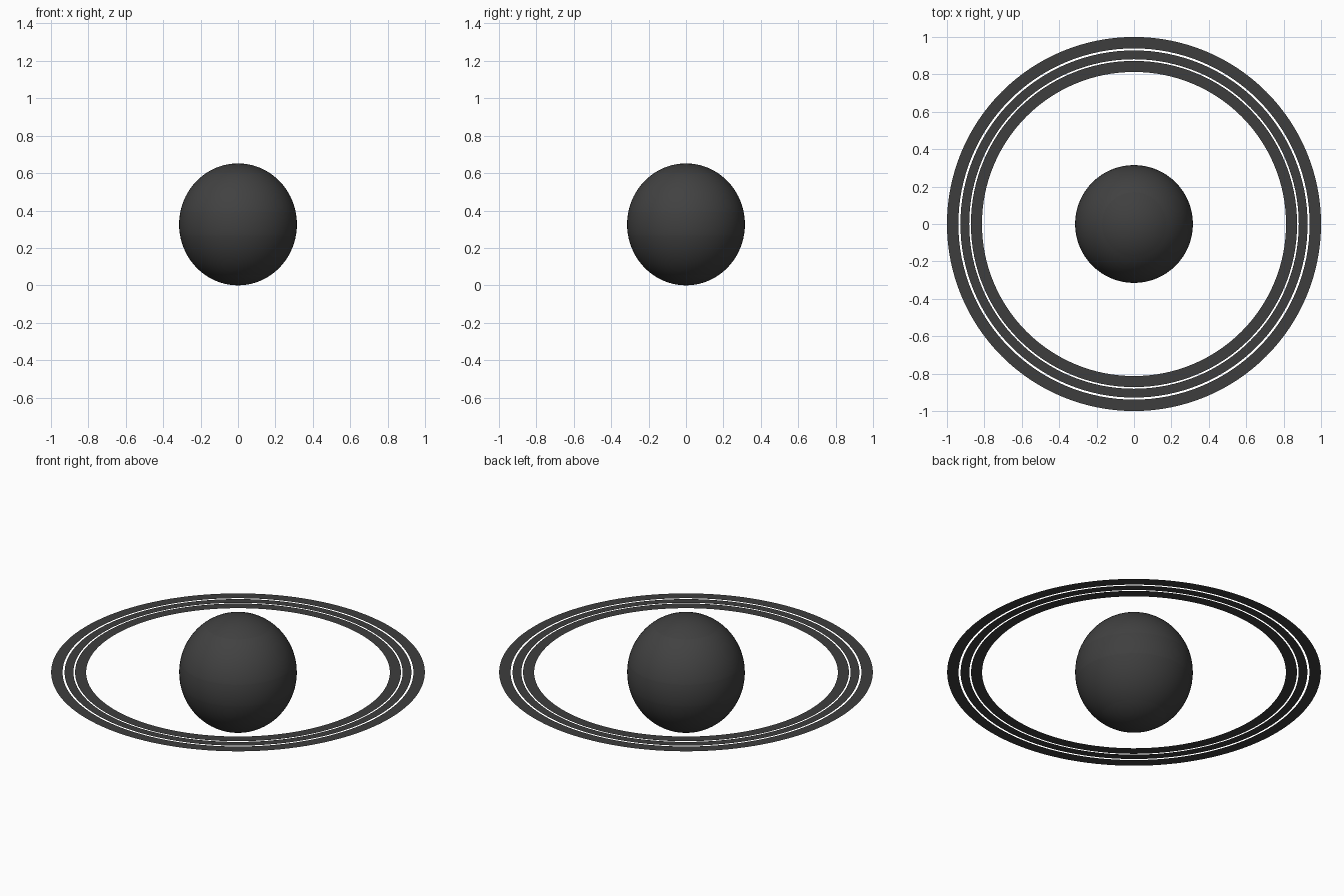
import bpy, bmesh, math
from mathutils import Matrix, Vector

if "Cube" in bpy.data.objects:
    bpy.data.objects.remove(bpy.data.objects["Cube"])

R_XY, R_Z = 0.315, 0.326      # slightly tall globe
CZ = R_Z                      # globe rests on z = 0


def material(name, v):
    m = bpy.data.materials.new(name)
    m.diffuse_color = (v, v, v, 1)
    m.use_nodes = True
    m.node_tree.nodes["Principled BSDF"].inputs["Base Color"].default_value = m.diffuse_color
    return m


def finish(bm, name, mats):
    me = bpy.data.meshes.new(name)
    bm.to_mesh(me)
    bm.free()
    for m in mats:
        me.materials.append(m)
    ob = bpy.data.objects.new(name, me)
    bpy.context.collection.objects.link(ob)
    return ob


cap_grey = material("cap charcoal", 0.050)
body_grey = material("body charcoal", 0.053)
belt_grey = material("belt charcoal", 0.050)
south_grey = material("southern charcoal", 0.047)
ring_grey = material("ring charcoal", 0.047)

# Planet globe, cut along its band edges
bm = bmesh.new()
bmesh.ops.create_uvsphere(bm, u_segments=64, v_segments=40, radius=1)
bm.transform(Matrix.Translation((0, 0, CZ)) @ Matrix.Diagonal((R_XY, R_XY, R_Z, 1)))
bands = [0.055, 0.267, 0.395, 0.60]
for z in bands:
    bmesh.ops.bisect_plane(bm, geom=bm.verts[:] + bm.edges[:] + bm.faces[:],
                           plane_co=Vector((0, 0, z)), plane_no=Vector((0, 0, 1)))
slots = [0, 3, 2, 1, 0]       # colour of each band from bottom to top
for f in bm.faces:
    f.smooth = True
    f.material_index = slots[sum(f.calc_center_median().z > z for z in bands)]
finish(bm, "planet", [cap_grey, body_grey, belt_grey, south_grey])


# Flat rings around the equator
def ring(name, r_in, r_out, n=128):
    bm = bmesh.new()
    loops = [[bm.verts.new((r * math.cos(2 * math.pi * i / n),
                            r * math.sin(2 * math.pi * i / n), CZ)) for i in range(n)]
             for r in (r_in, r_out)]
    a, b = loops
    for i in range(n):
        j = (i + 1) % n
        bm.faces.new((a[i], b[i], b[j], a[j]))
    finish(bm, name, [ring_grey])


ring("inner_ring", 0.813, 0.872)
ring("middle_ring", 0.881, 0.928)
ring("outer_ring", 0.939, 1.0)
